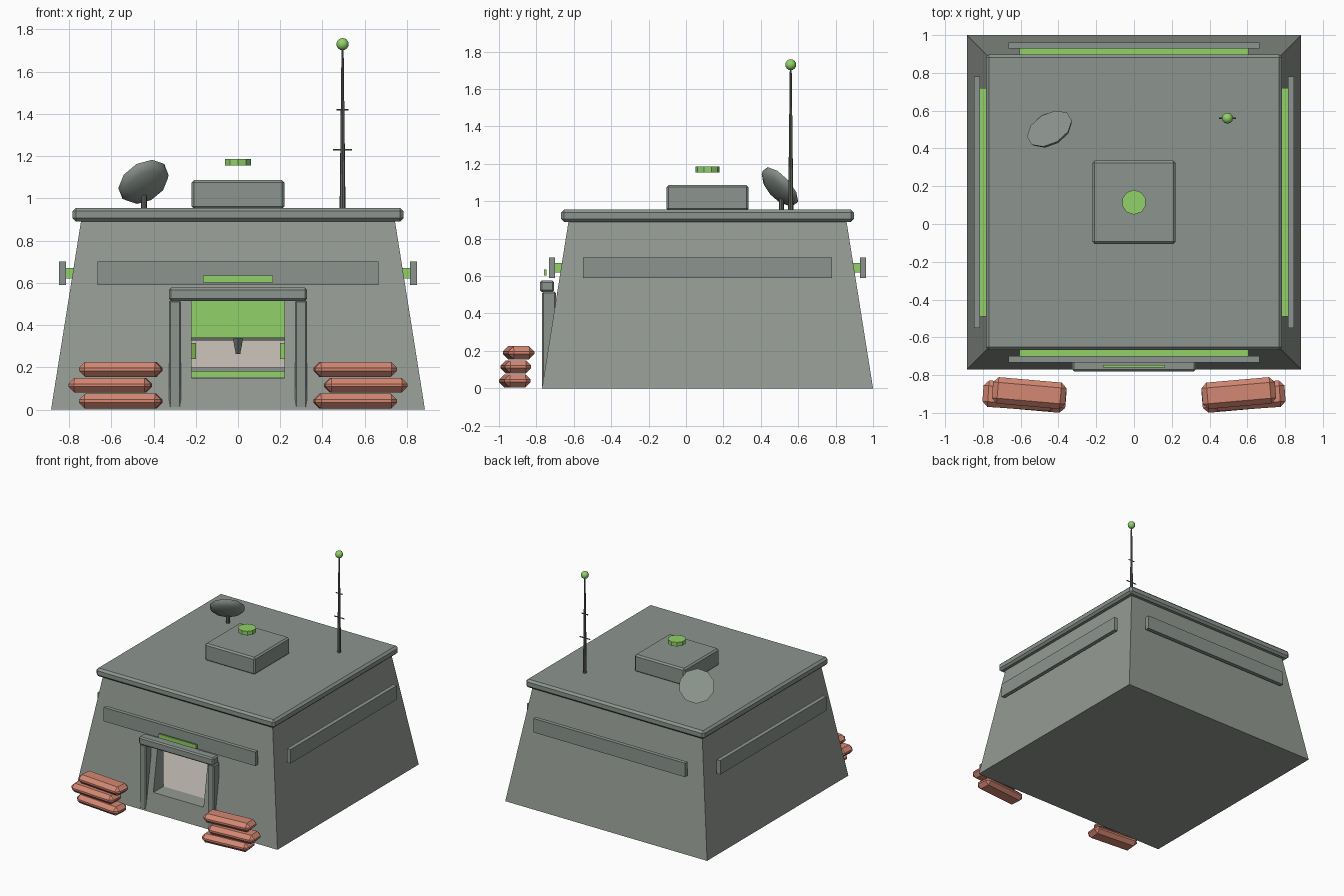
import bpy, bmesh, math
from mathutils import Vector, Matrix

cube = bpy.data.objects.get("Cube")
if cube:
    bpy.data.objects.remove(cube, do_unlink=True)

CY = 0.115  # bunker centre in y


def material(name, *srgb):
    lin = [((c + 0.055) / 1.055) ** 2.4 for c in srgb] + [1.0]
    m = bpy.data.materials.new(name)
    m.use_nodes = True
    m.diffuse_color = lin
    m.node_tree.nodes["Principled BSDF"].inputs["Base Color"].default_value = lin
    return m


WALL = material("wall_grey", 0.58, 0.605, 0.575)
TRIM = material("trim_grey", 0.55, 0.585, 0.56)
METAL = material("dark_metal", 0.40, 0.42, 0.40)
GREEN = material("glow_green", 0.57, 0.82, 0.41)
SAND = material("sandbag_clay", 0.83, 0.53, 0.45)
BEIGE = material("interior_beige", 0.80, 0.77, 0.74)


def make(name, bm, mat, bevel=0.0):
    bmesh.ops.recalc_face_normals(bm, faces=bm.faces)
    if bevel:
        bmesh.ops.bevel(bm, geom=bm.edges[:], offset=bevel, segments=1,
                        affect='EDGES', profile=0.5)
    me = bpy.data.meshes.new(name)
    bm.to_mesh(me)
    bm.free()
    me.materials.append(mat)
    ob = bpy.data.objects.new(name, me)
    bpy.context.collection.objects.link(ob)
    return ob


def box(name, xs, ys, zs, mat, bevel=0.0):
    bm = bmesh.new()
    lo, hi = Vector((xs[0], ys[0], zs[0])), Vector((xs[1], ys[1], zs[1]))
    bmesh.ops.create_cube(bm, size=1, matrix=Matrix.Translation((lo + hi) / 2)
                          @ Matrix.Diagonal((*(hi - lo), 1)))
    return make(name, bm, mat, bevel)


def rod(name, base, height, r1, r2, mat, sides=8, axis='Z'):
    bm = bmesh.new()
    turn = Matrix.Rotation(math.pi / 2, 4, 'Y') if axis == 'X' else Matrix()
    bmesh.ops.create_cone(bm, cap_ends=True, segments=sides, radius1=r1, radius2=r2,
                          depth=height, matrix=Matrix.Translation(base) @ turn
                          @ Matrix.Translation((0, 0, height / 2)))
    return make(name, bm, mat)


def smooth(ob, angle=40):
    bpy.ops.object.select_all(action='DESELECT')
    ob.select_set(True)
    bpy.context.view_layer.objects.active = ob
    bpy.ops.object.shade_smooth_by_angle(angle=math.radians(angle))


# Tapered bunker body, hollowed with a doorway and a room
bm = bmesh.new()
bmesh.ops.create_cone(bm, cap_ends=True, segments=4, radius1=0.885 * math.sqrt(2),
                      radius2=0.742 * math.sqrt(2), depth=0.9,
                      matrix=Matrix.Translation((0, CY, 0.45))
                      @ Matrix.Rotation(math.pi / 4, 4, 'Z'))
body = make("bunker_body", bm, WALL)
cutters = [box("room_cutter", (-0.6, 0.6), (-0.62, 0.7), (0.15, 0.6), BEIGE),
           box("door_cutter", (-0.22, 0.22), (-0.9, -0.5), (0.15, 0.515), WALL)]
for c in cutters:
    c.hide_render = True
    mod = body.modifiers.new(c.name, 'BOOLEAN')
    mod.operation, mod.object, mod.solver = 'DIFFERENCE', c, 'EXACT'
    mod.material_mode = 'TRANSFER'
bpy.context.view_layer.update()
body.data = bpy.data.meshes.new_from_object(
    body.evaluated_get(bpy.context.evaluated_depsgraph_get()))
body.modifiers.clear()
for c in cutters:
    bpy.data.objects.remove(c, do_unlink=True)

# Room fittings
box("wall_screen", (-0.4, 0.4), (0.66, 0.7), (0.335, 0.598), GREEN)
box("screen_ledge", (-0.4, 0.4), (0.64, 0.7), (0.328, 0.34), METAL)
box("floor_light", (-0.4, 0.4), (0.66, 0.7), (0.151, 0.18), GREEN)
box("floor_rail", (-0.4, 0.4), (0.65, 0.7), (0.18, 0.2), TRIM)
rod("room_lamp", (0, 0.62, 0.262), 0.075, 0.012, 0.028, METAL, 6)
for s in (-1, 1):
    rod("room_beacon", (s * 0.225, 0.62, 0.24), 0.075, 0.03, 0.03, GREEN, 6)

# Roof slab and hatch
box("roof_slab", (-0.783, 0.783), (CY - 0.783, CY + 0.783), (0.89, 0.955), TRIM, 0.016)
box("roof_hatch", (-0.22, 0.22), (CY - 0.22, CY + 0.22), (0.95, 1.087), TRIM, 0.012)
rod("hatch_beacon", (0, CY, 1.155), 0.032, 0.065, 0.065, GREEN, 10)

# Armour plates with a light strip behind, one per side
for name, turn in (("front", 0), ("left", 1), ("back", 2), ("right", 3)):
    for part, half, near, far, zs, mat in (
            ("plate", 0.665, 0.815, 0.847, (0.59, 0.70), TRIM),
            ("light_strip", 0.605, 0.775, 0.815, (0.62, 0.67), GREEN)):
        ob = box(f"{name}_{part}", (-half, half), (-far, -near), zs, mat)
        ob.data.transform(Matrix.Translation((0, CY, 0))
                          @ Matrix.Rotation(turn * math.pi / 2, 4, 'Z'))

# Door frame
for s, side in ((-1, "right"), (1, "left")):
    box(f"{side}_door_post", sorted((s * 0.27, s * 0.327)), (-0.77, -0.695),
        (0.005, 0.517), TRIM, 0.008)
box("door_lintel", (-0.327, 0.327), (-0.78, -0.705), (0.515, 0.577), TRIM, 0.01)
box("door_light", (-0.165, 0.165), (-0.76, -0.746), (0.602, 0.634), GREEN)

# Sandbag stacks, mirrored
for s, side in ((-1, "right"), (1, "left")):
    for i, (x, y) in enumerate(((0.555, -0.915), (0.605, -0.91), (0.555, -0.895))):
        bag = box(f"{side}_sandbag_{i + 1}", (-0.195, 0.195), (-0.07, 0.07),
                  (-0.035, 0.035), SAND, 0.028)
        bag.data.transform(Matrix.Translation((s * x, y, 0.04 + i * 0.075))
                           @ Matrix.Rotation(s * math.radians(5 - i % 2), 4, 'Z'))

# Antenna mast
AX, AY = 0.495, 0.56
smooth(rod("antenna_mast", (AX, AY, 0.95), 0.77, 0.014, 0.005, METAL))
for z, w in ((1.23, 0.09), (1.42, 0.056)):
    rod("antenna_crossbar", (AX - w / 2, AY, z), w, 0.004, 0.004, METAL, 6, 'X')
bm = bmesh.new()
bmesh.ops.create_uvsphere(bm, u_segments=12, v_segments=8, radius=0.029,
                          matrix=Matrix.Translation((AX, AY, 1.73)))
smooth(make("antenna_light", bm, GREEN))

# Satellite dish: flattened half sphere with a closed face
aim = Vector((-0.41, 0.68, 0.62)).normalized()
bm = bmesh.new()
bmesh.ops.create_uvsphere(bm, u_segments=10, v_segments=8, radius=0.13)
bmesh.ops.bisect_plane(bm, geom=bm.verts[:] + bm.edges[:] + bm.faces[:], dist=0.0001,
                       plane_co=(0, 0, 0), plane_no=(0, 0, 1), clear_outer=True)
bmesh.ops.holes_fill(bm, edges=[e for e in bm.edges if e.is_boundary], sides=0)
bmesh.ops.transform(bm, verts=bm.verts, matrix=Matrix.Translation((-0.448, 0.505, 1.08))
                    @ aim.to_track_quat('Z', 'Y').to_matrix().to_4x4()
                    @ Matrix.Diagonal((1, 1, 0.38, 1)))
smooth(make("dish", bm, TRIM), 50)
rod("dish_post", (-0.445, 0.51, 0.95), 0.1, 0.014, 0.012, METAL)
